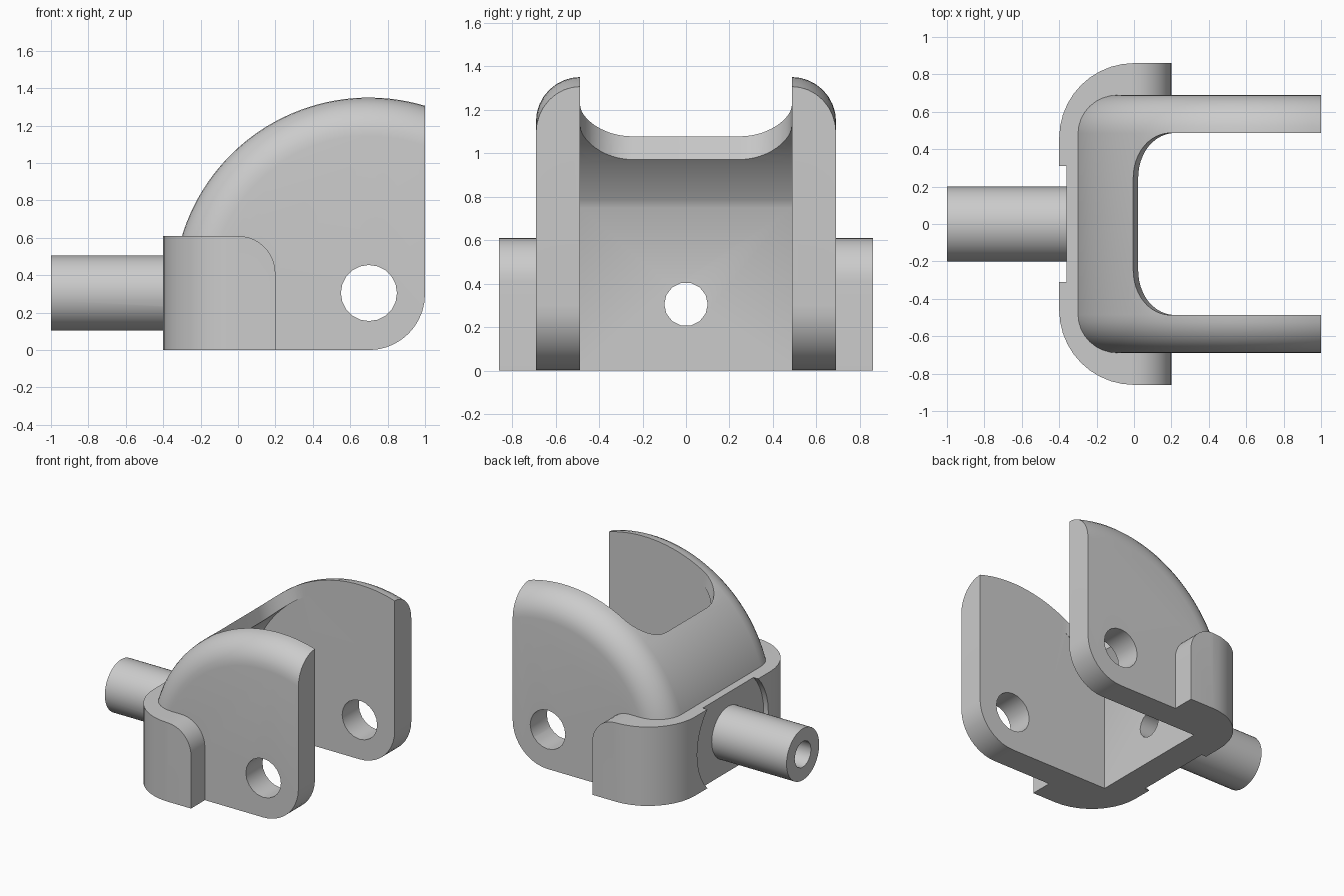
import bpy, bmesh
from math import sin, cos, pi, acos, asin, radians, sqrt

cube = bpy.data.objects.get("Cube")
if cube:
    bpy.data.objects.remove(cube, do_unlink=True)

steel = bpy.data.materials.new("grey_steel")
steel.use_nodes = True
grey = (0.6, 0.6, 0.6, 1)
steel.diffuse_color = grey
steel.node_tree.nodes["Principled BSDF"].inputs["Base Color"].default_value = grey

PIN_X, MID_Z = 0.7, 0.305      # pin centre, shared by the dome and the shaft
DOME_R, FILLET = 1.045, 0.205
INNER_Y = 0.487                # half width of the gap between the cheeks


def arc(cx, cy, r, a0, a1, n):
    return [(cx + r * cos(a0 + (a1 - a0) * i / n),
             cy + r * sin(a0 + (a1 - a0) * i / n)) for i in range(n + 1)]


def loft(name, rings):
    """Skin a stack of equal-length rings and cap both ends."""
    bm = bmesh.new()
    rows = [[bm.verts.new(p) for p in ring] for ring in rings]
    for a, b in zip(rows, rows[1:]):
        for i in range(len(a)):
            j = (i + 1) % len(a)
            bm.faces.new((a[i], a[j], b[j], b[i]))
    bm.faces.new(rows[0])
    bm.faces.new(rows[-1])
    bmesh.ops.recalc_face_normals(bm, faces=bm.faces)
    mesh = bpy.data.meshes.new(name)
    bm.to_mesh(mesh)
    bm.free()
    mesh.materials.append(steel)
    ob = bpy.data.objects.new(name, mesh)
    bpy.context.collection.objects.link(ob)
    return ob


def extrude_y(name, pts, half):
    return loft(name, [[(x, y, z) for x, z in pts] for y in (-half, half)])


def rod_x(name, r, x0, x1, n):
    pts = arc(0, MID_Z, r, 0, 2 * pi, n)[:-1]
    return loft(name, [[(x, y, z) for y, z in pts] for x in (x0, x1)])


def combine(target, tool, operation):
    mod = target.modifiers.new("combine", 'BOOLEAN')
    mod.operation, mod.solver, mod.object = operation, 'EXACT', tool
    with bpy.context.temp_override(object=target, active_object=target):
        bpy.ops.object.modifier_apply(modifier=mod.name)
    bpy.data.objects.remove(tool, do_unlink=True)


# Domed body: side outline shrinks toward the cheeks to round the dome edge
def side_outline(r):
    return (arc(PIN_X, MID_Z, r, acos(0.3 / r), pi, 40) + [(PIN_X - r, 0)]
            + arc(PIN_X, 0.3, 0.3, -pi / 2, 0, 10))


steps = [pi / 2 * i / 8 for i in range(9)]
half = [(DOME_R - FILLET * (1 - cos(a)), 0.485 + FILLET * sin(a)) for a in steps]
layers = [(r, -y) for r, y in reversed(half)] + half
fork = loft("clevis_fork", [[(x, y, z) for x, z in side_outline(r)] for r, y in layers])

# Collar: rounded plan, trimmed by a side outline with a rounded shoulder
plan = ([(0.2, -0.86), (0.2, 0.86)] + arc(0, 0.46, 0.4, pi / 2, pi, 10)
        + arc(0, -0.46, 0.4, pi, 1.5 * pi, 10))
collar = loft("collar", [[(x, y, z) for x, y in plan] for z in (0, 0.8)])
shoulder = [(-0.6, -0.2), (0.2, -0.2)] + arc(0, 0.41, 0.2, 0, pi / 2, 10) + [(-0.6, 0.61)]
combine(collar, extrude_y("shoulder", shoulder, 1), 'INTERSECT')
combine(fork, collar, 'UNION')

# Cavity with a flat back wall and a curved ceiling
wall = -0.14
start = pi - acos((PIN_X - wall) / 0.95)
cavity = [(1.2, -0.2), (wall, -0.2)] + arc(PIN_X, MID_Z, 0.95, start, pi / 2, 24) + [(1.2, 1.255)]
combine(fork, extrude_y("cavity", cavity, INNER_Y), 'DIFFERENCE')

# Open window through the dome, with rounded rear corners and a slight lean
rc = 0.24
window = ([(1.4, -INNER_Y), (1.4, INNER_Y)] + arc(rc, INNER_Y - rc, rc, pi / 2, pi, 12)
          + arc(rc, rc - INNER_Y, rc, pi, 1.5 * pi, 12))
combine(fork, loft("window", [[(x + (1.06 - z) * 0.25, y, z) for x, y in window]
                              for z in (0.7, 1.6)]), 'DIFFERENCE')

# Pin holes, shallow round recess, shaft and its bore
combine(fork, extrude_y("pin_hole", arc(PIN_X, MID_Z, 0.15, 0, 2 * pi, 20)[:-1], 1), 'DIFFERENCE')
combine(fork, rod_x("recess", 0.435, -0.6, -0.36, 40), 'DIFFERENCE')
combine(fork, rod_x("shaft", 0.2, -1, -0.25, 32), 'UNION')
combine(fork, rod_x("bore", 0.1, -1.2, 0.1, 14), 'DIFFERENCE')

# Smooth curved faces, keep edges sharp
bpy.ops.object.select_all(action='DESELECT')
fork.select_set(True)
bpy.context.view_layer.objects.active = fork
bpy.ops.object.shade_smooth_by_angle(angle=radians(30))
